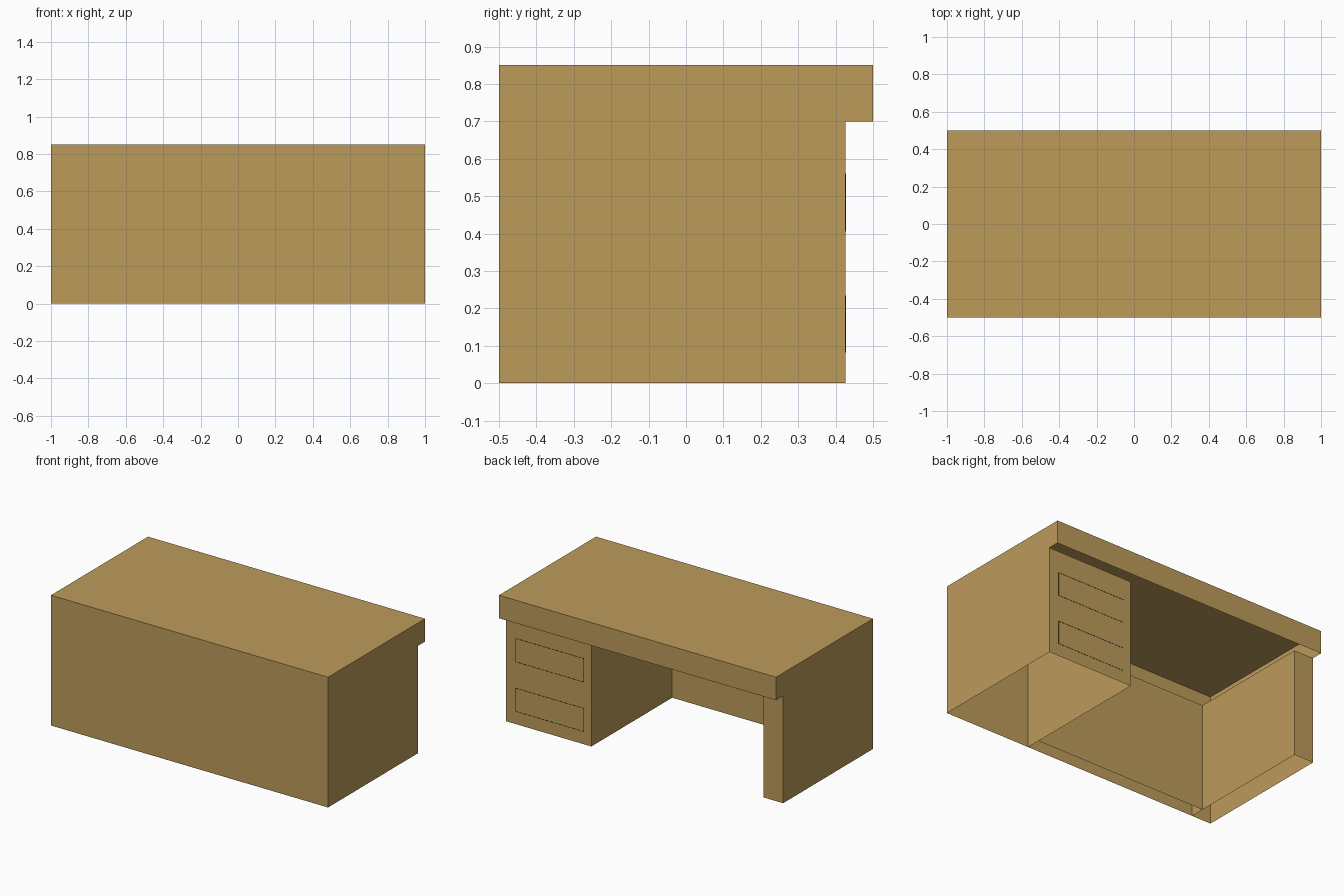
import bpy, bmesh
from mathutils import Vector

if "Cube" in bpy.data.objects:
    bpy.data.objects.remove(bpy.data.objects["Cube"])


def material(name, rgb):
    m = bpy.data.materials.new(name)
    m.diffuse_color = (*rgb, 1)
    m.use_nodes = True
    m.node_tree.nodes["Principled BSDF"].inputs["Base Color"].default_value = m.diffuse_color
    return m


wood = material("light_wood", (0.51, 0.33, 0.105))
black = material("groove_black", (0.01, 0.01, 0.01))

SIDES = {"-x": (-1, 0, 0), "+x": (1, 0, 0), "-y": (0, -1, 0),
         "+y": (0, 1, 0), "-z": (0, 0, -1), "+z": (0, 0, 1)}


def add_box(bm, lo, hi, keep=tuple(SIDES)):
    """Box between two corners, keeping only the named sides."""
    lo, hi = Vector(lo), Vector(hi)
    verts = bmesh.ops.create_cube(bm, size=1)["verts"]
    faces = {f for v in verts for f in v.link_faces}
    wanted = [Vector(SIDES[k]) for k in keep]
    drop = [f for f in faces if not any(f.normal.dot(w) > 0.9 for w in wanted)]
    for v in verts:
        v.co = Vector(((hi[i] + lo[i]) / 2 + v.co[i] * (hi[i] - lo[i]) for i in range(3)))
    if drop:
        bmesh.ops.delete(bm, geom=drop, context='FACES')


def finish(bm, name, mat):
    me = bpy.data.meshes.new(name)
    bm.to_mesh(me)
    bm.free()
    me.materials.append(mat)
    ob = bpy.data.objects.new(name, me)
    bpy.context.collection.objects.link(ob)
    return ob


def shell(name, lo, hi, keep):
    bm = bmesh.new()
    bm.normal_update()
    add_box(bm, lo, hi, keep)
    finish(bm, name, wood)


FRONT, BACK, UNDER, TOP = -0.5, 0.427, 0.70, 0.85
PED, LEG = 0.384, -0.86          # inner walls of the drawer unit and the leg
WALLS = ("-x", "+x", "-y", "+y")

# Hollow desk top with its deep rim, open below
shell("desk_top", (-1, FRONT, UNDER), (1, 0.5, TOP), WALLS + ("+z",))
# Hollow supports, open at the floor
shell("drawer_unit", (PED, FRONT, 0), (1, BACK, UNDER), WALLS)
shell("side_leg", (-1, FRONT, 0), (LEG, BACK, UNDER), WALLS)
shell("front_panel", (LEG, FRONT, 0), (PED, -0.406, UNDER), ("-y", "+y"))

# Hairline outlines of the two drawers
X0, X1, W = 0.437, 0.93, 0.002
for name, z0, z1 in (("lower_drawer_groove", 0.082, 0.235),
                     ("upper_drawer_groove", 0.405, 0.56)):
    bm = bmesh.new()
    for a, b, c, d in ((X0, z0, X1, z0 + W), (X0, z1 - W, X1, z1),
                       (X0, z0 + W, X0 + W, z1 - W), (X1 - W, z0 + W, X1, z1 - W)):
        add_box(bm, (a, BACK, b), (c, BACK + 0.001, d))
    finish(bm, name, black)
